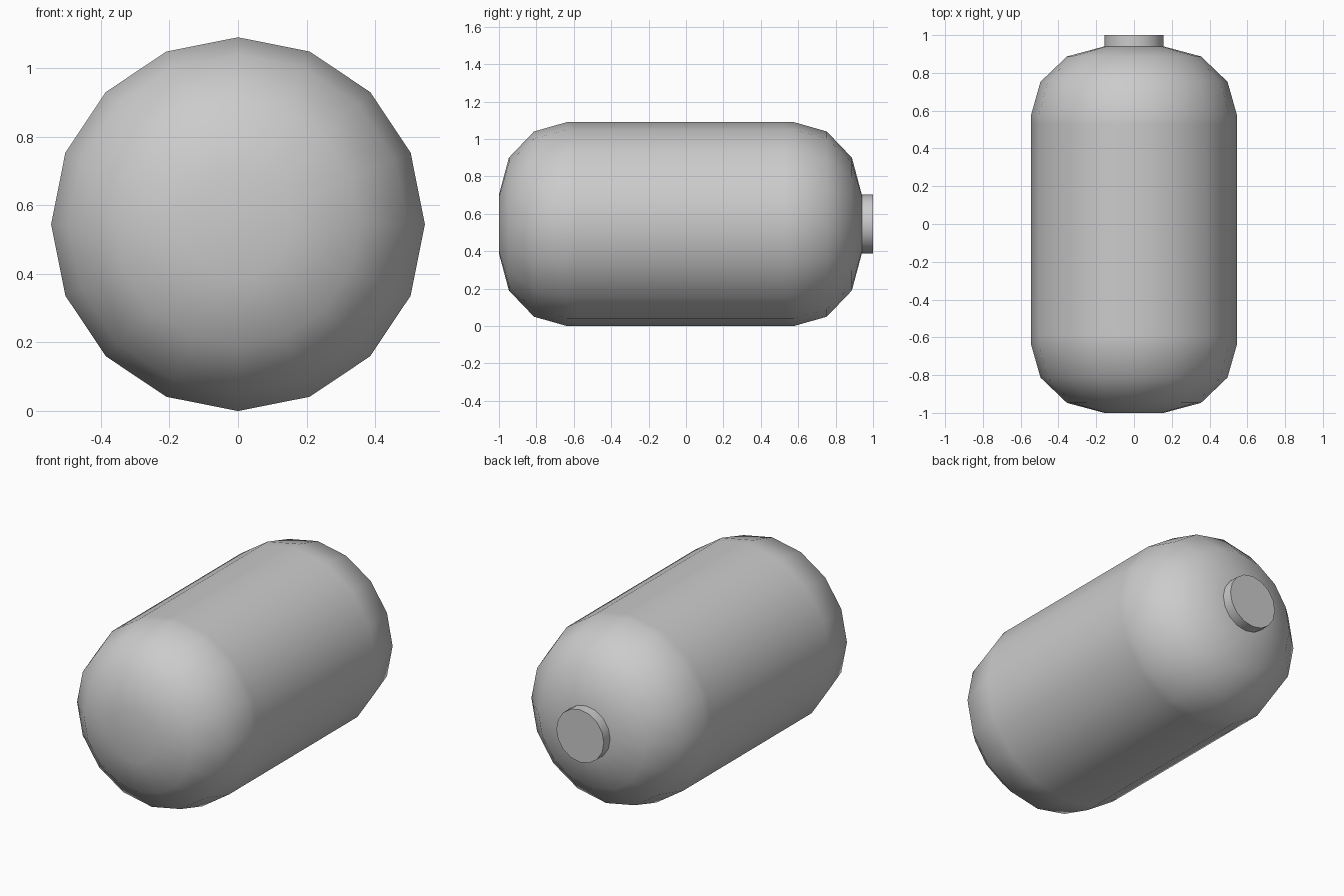
import bpy, bmesh, math

if "Cube" in bpy.data.objects:
    bpy.data.objects.remove(bpy.data.objects["Cube"])

SEG = 16      # sides around the tank
ZC = 0.545    # height of the tank axis


def lathe(name, profile):
    """Revolve (y, radius) points around the horizontal y axis, capping both ends."""
    bm = bmesh.new()
    rings = []
    for y, r in profile:
        rings.append([bm.verts.new((r * math.sin(2 * math.pi * i / SEG), y,
                                    ZC + r * math.cos(2 * math.pi * i / SEG)))
                      for i in range(SEG)])
    for a, b in zip(rings, rings[1:]):
        for i in range(SEG):
            j = (i + 1) % SEG
            bm.faces.new((a[i], a[j], b[j], b[i]))
    bm.faces.new(rings[0])
    bm.faces.new(rings[-1])
    bmesh.ops.recalc_face_normals(bm, faces=bm.faces[:])
    mesh = bpy.data.meshes.new(name)
    bm.to_mesh(mesh)
    bm.free()
    obj = bpy.data.objects.new(name, mesh)
    bpy.context.collection.objects.link(obj)
    bpy.ops.object.select_all(action='DESELECT')
    obj.select_set(True)
    bpy.context.view_layer.objects.active = obj
    bpy.ops.object.shade_smooth_by_angle(angle=math.radians(40))
    return obj


# domed end, as (distance from the tank's middle, radius), from rim to tip
dome = [(0.555, 0.545), (0.607, 0.545), (0.783, 0.495), (0.917, 0.355), (0.97, 0.157)]
MID = -0.03   # tank sits slightly forward to leave room for the outlet

# tank shell: front dome, straight body, back dome
front = [(MID - d, r) for d, r in reversed(dome)]
back = [(MID + d, r) for d, r in dome]
lathe("tank_shell", front + back)

# short outlet stub on the back dome
lathe("outlet_stub", [(0.935, 0.157), (1.0, 0.157)])
